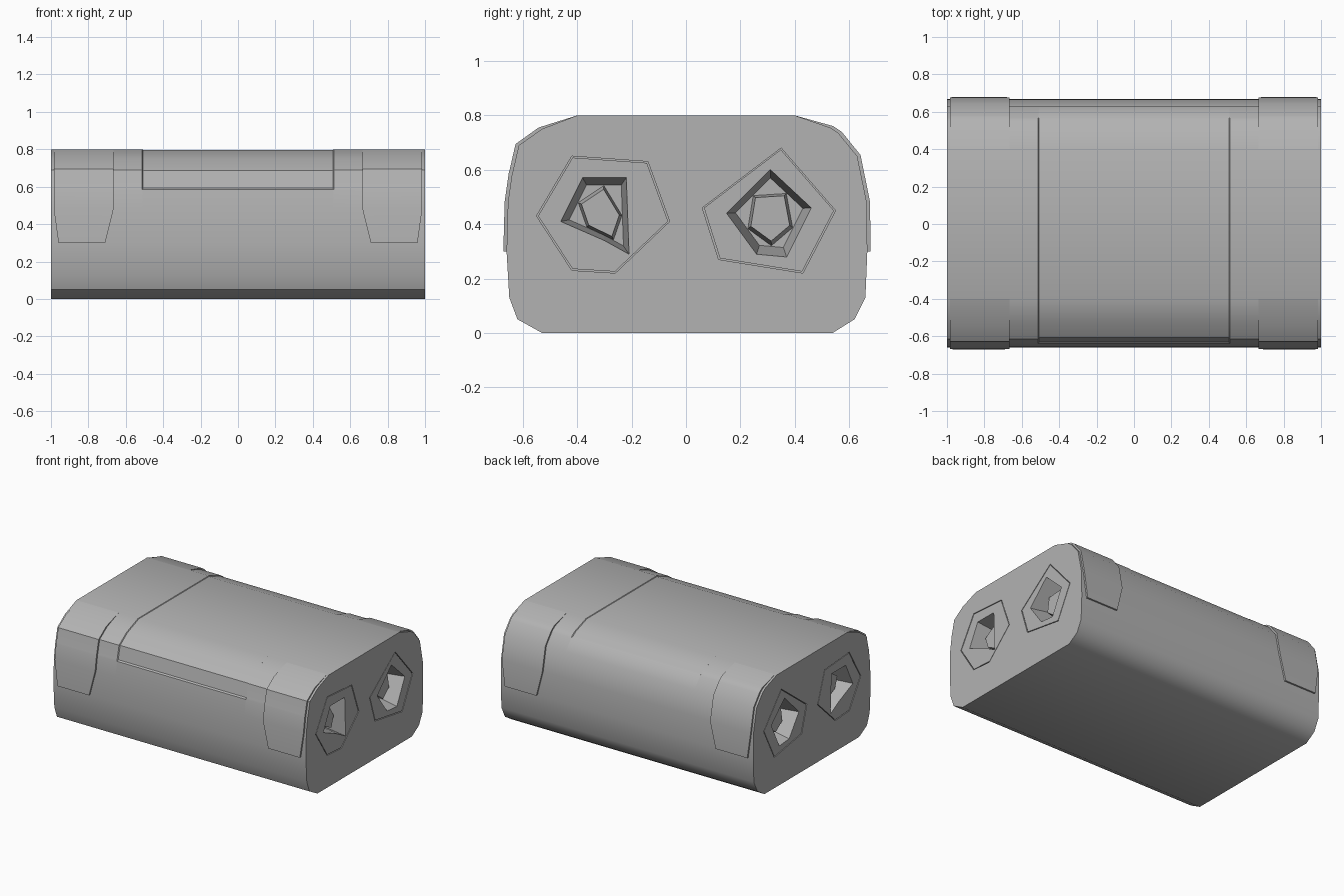
import bpy, bmesh
from math import radians
from mathutils import Vector

old = bpy.data.objects.get("Cube")
if old:
    bpy.data.objects.remove(old)

grey = bpy.data.materials.new("mid_grey")
grey.use_nodes = True
grey.diffuse_color = (0.45, 0.45, 0.45, 1)
grey.node_tree.nodes["Principled BSDF"].inputs["Base Color"].default_value = (0.45, 0.45, 0.45, 1)


def make(name, bm):
    bmesh.ops.recalc_face_normals(bm, faces=bm.faces)
    mesh = bpy.data.meshes.new(name)
    bm.to_mesh(mesh)
    bm.free()
    mesh.materials.append(grey)
    obj = bpy.data.objects.new(name, mesh)
    bpy.context.collection.objects.link(obj)
    return obj


def smooth(obj, angle):
    bpy.ops.object.select_all(action='DESELECT')
    obj.select_set(True)
    bpy.context.view_layer.objects.active = obj
    bpy.ops.object.shade_smooth_by_angle(angle=radians(angle))


def loft(name, rings):
    """Closed skin through rings of points."""
    bm = bmesh.new()
    loops = [[bm.verts.new(p) for p in ring] for ring in rings]
    n = len(loops[0])
    for a, b in zip(loops, loops[1:]):
        for i in range(n):
            j = (i + 1) % n
            bm.faces.new((a[i], a[j], b[j], b[i]))
    bm.faces.new(loops[0])
    bm.faces.new(loops[-1])
    return make(name, bm)


def prism(name, points, centre, scale, x0, x1, end_scale=1):
    """Polygon in the end plane, extruded along the length."""
    c = Vector(centre)
    def ring(x, s):
        return [(x, *(c + (Vector(p) - c) * s)) for p in points]
    return loft(name, [ring(x0, scale), ring(x1, scale * end_scale)])


# Body cross-section: front flank, top, back flank, then the base
front = [(-0.62, 0.05), (-0.65, 0.13), (-0.66, 0.3), (-0.655, 0.48), (-0.64, 0.585),
         (-0.637, 0.595), (-0.615, 0.69), (-0.53, 0.75), (-0.4, 0.8)]
back = [(0.4, 0.8), (0.53, 0.755), (0.56, 0.735), (0.567, 0.727), (0.63, 0.65),
        (0.665, 0.48), (0.667, 0.3), (0.66, 0.13), (0.62, 0.05)]
profile = [(-0.53, 0.0)] + front + back + [(0.54, 0.0)]


def section(x, recess=0):
    """Cross-section with the wrap-round top panel sunk by the recess."""
    ring = []
    for y, z in profile:
        if recess and ((y < 0 and z > 0.59) or (y > 0 and z > 0.73)):
            k = 1 - recess / 0.6
            y, z = y * k, 0.4 + (z - 0.4) * (1 - recess / 0.8)
        ring.append((x, y, z))
    return ring


body = loft("body", [section(-1), section(-0.512), section(-0.508, 0.007),
                     section(0.508, 0.007), section(0.512), section(1)])


def cut(cutter):
    cutter.hide_render = True
    cutter.hide_viewport = True
    cutter.display_type = 'WIRE'
    mod = body.modifiers.new(cutter.name, 'BOOLEAN')
    mod.operation = 'DIFFERENCE'
    mod.solver = 'EXACT'
    mod.object = cutter


# Sockets in both ends: faceted rim, deep hole and twisted plug
sockets = {
    "front": ((-0.31, 0.44),
              [(-0.42, 0.65), (-0.14, 0.63), (-0.06, 0.41), (-0.26, 0.22), (-0.42, 0.23), (-0.55, 0.43)],
              [(-0.38, 0.57), (-0.22, 0.57), (-0.21, 0.29), (-0.3, 0.34), (-0.46, 0.41)]),
    "back": ((0.31, 0.45),
             [(0.35, 0.68), (0.55, 0.45), (0.43, 0.22), (0.12, 0.27), (0.06, 0.46)],
             [(0.31, 0.6), (0.46, 0.46), (0.37, 0.28), (0.26, 0.29), (0.15, 0.44)]),
}
for side, end in ((1, "left"), (-1, "right")):
    for place, (centre, rim, hole) in sockets.items():
        tag = f"{end}_{place}"
        cut(prism(tag + "_rim_cutter", rim, centre, 1, side * 0.985, side * 1.05))
        cut(prism(tag + "_hole_cutter", hole, centre, 0.8, side * 0.86, side * 1.05, 1.35))
        plate = prism(tag + "_socket_rim", rim, centre, 0.975, side * 0.98, side * 0.999)
        mod = plate.modifiers.new("hole", 'BOOLEAN')
        mod.solver = 'EXACT'
        mod.object = bpy.data.objects[tag + "_hole_cutter"]
        # plug: the hole shape turned half a side, filling its middle
        c = Vector(centre)
        turned = [((Vector(a) + Vector(b)) / 2) for a, b in zip(hole, hole[1:] + hole[:1])]
        prism(tag + "_plug", turned, c, 0.8, side * 0.85, side * 0.93, 0.85)


# Corner guards hugging the upper flanks at each end
def guard(name, side, flank):
    path = [p for p in flank if p[1] >= 0.3]
    path.sort(key=lambda p: p[1])
    bm = bmesh.new()
    rows = []
    for i, (y, z) in enumerate(path):
        inner, outer = (0.71, 0.96) if i == 0 else (0.665, 0.985)
        lift = 0 if i == len(path) - 1 else 0.012
        d = 1 if y > 0 else -1
        rows.append([bm.verts.new((side * x, y + d * lift, min(0.8, z + lift * (z - 0.3))))
                     for x in (inner, outer)])
    for a, b in zip(rows, rows[1:]):
        bm.faces.new((a[0], a[1], b[1], b[0]))
    # skirt closing the guard against the body
    edges = [e for e in bm.edges if e.is_boundary]
    skirt = bmesh.ops.extrude_edge_only(bm, edges=edges)["geom"]
    for v in skirt:
        if isinstance(v, bmesh.types.BMVert):
            v.co.y *= 0.97
            v.co.z -= 0.012 if v.co.z > 0.5 else 0
    smooth(make(name, bm), 30)


for side, end in ((1, "left"), (-1, "right")):
    guard(f"front_{end}_corner_guard", side, front)
    guard(f"back_{end}_corner_guard", side, back)

smooth(body, 35)
